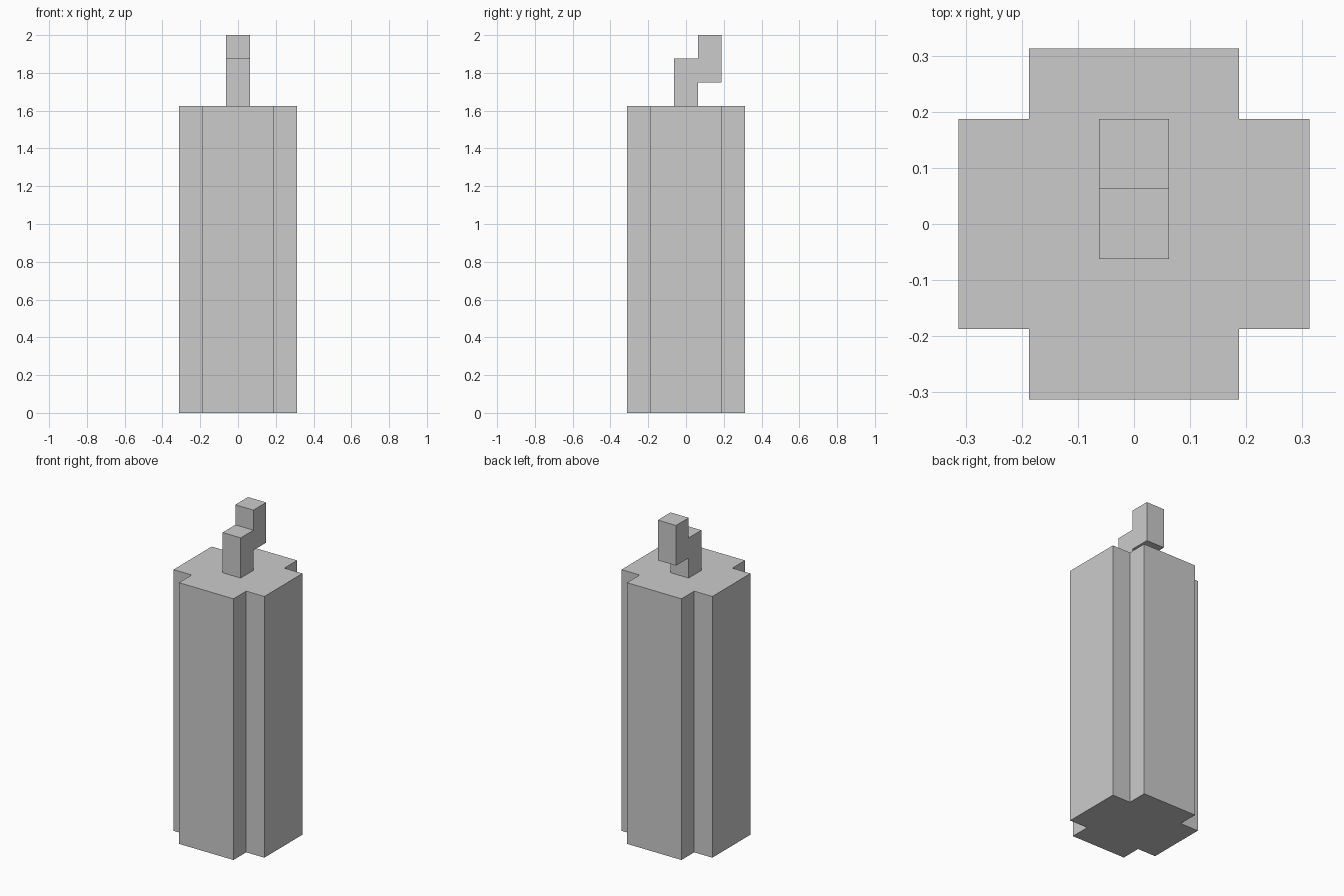
import bpy, bmesh
from mathutils import Vector

if "Cube" in bpy.data.objects:
    bpy.data.objects.remove(bpy.data.objects["Cube"])

U = 1 / 16  # grid unit of the blocky design


def prism(name, profile, offset):
    """Extrude a closed planar profile (3D points in grid units) along offset."""
    bm = bmesh.new()
    face = bm.faces.new([bm.verts.new(Vector(p) * U) for p in profile])
    ext = bmesh.ops.extrude_face_region(bm, geom=[face], use_keep_orig=True)
    verts = [g for g in ext["geom"] if isinstance(g, bmesh.types.BMVert)]
    bmesh.ops.translate(bm, verts=verts, vec=Vector(offset) * U)
    bmesh.ops.recalc_face_normals(bm, faces=bm.faces)
    mesh = bpy.data.meshes.new(name)
    bm.to_mesh(mesh)
    bm.free()
    obj = bpy.data.objects.new(name, mesh)
    bpy.context.collection.objects.link(obj)
    return obj


# Wax body: cross-shaped section, built by turning one corner notch four times
outer, inner, height = 5, 3, 26
section = []
corner = [(outer, inner), (inner, inner), (inner, outer)]
for _ in range(4):
    section += [(x, y, 0) for x, y in corner]
    corner = [(-y, x) for x, y in corner]
prism("candle_body", section, (0, 0, height))

# Wick: stepped side profile, bending toward the back
wick = [(-1, 26), (1, 26), (1, 28), (3, 28), (3, 32), (1, 32), (1, 30), (-1, 30)]
prism("candle_wick", [(-1, y, z) for y, z in wick], (2, 0, 0))
